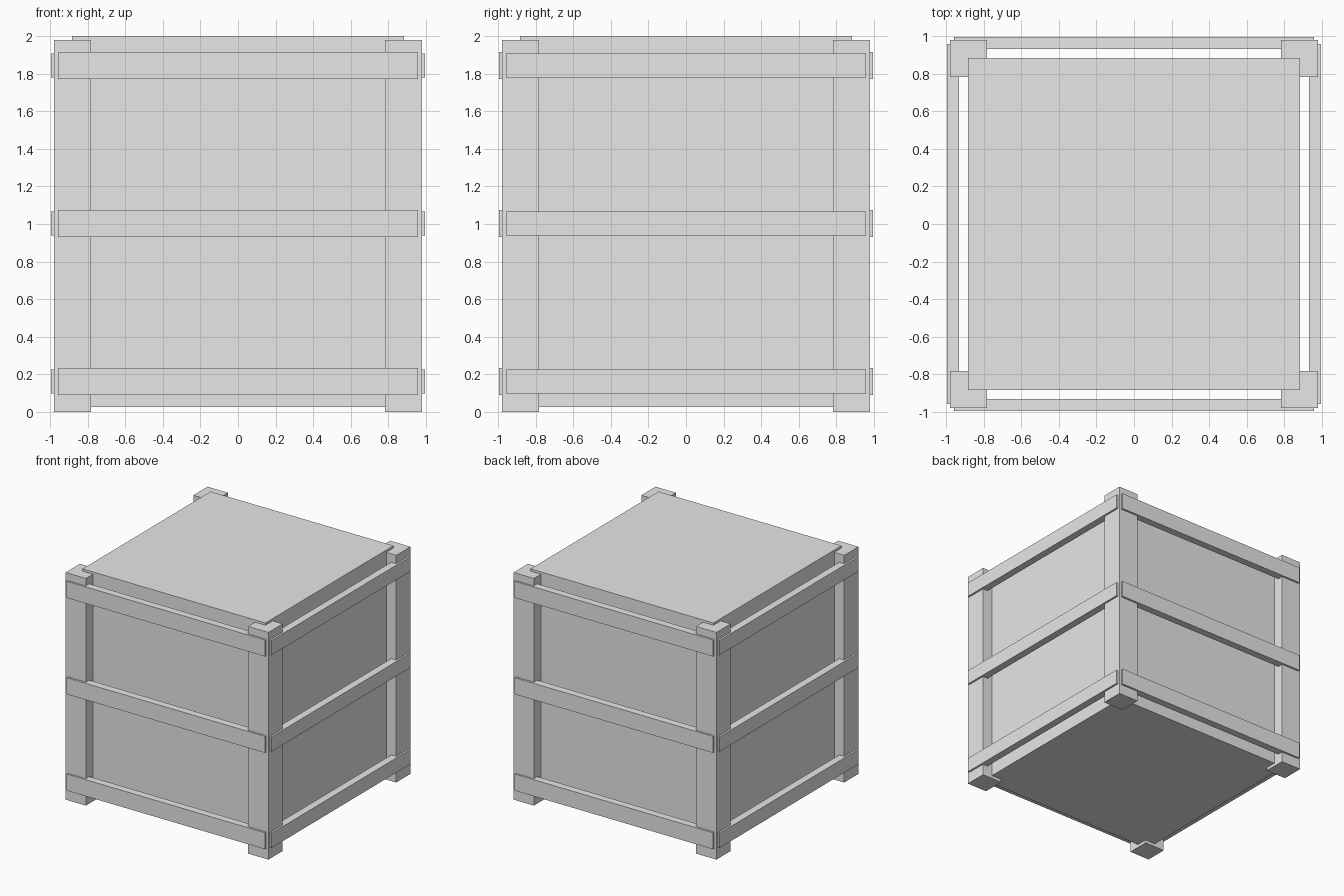
import bpy

if "Cube" in bpy.data.objects:
    bpy.data.objects.remove(bpy.data.objects["Cube"])

# One plain grey for the whole crate
grey = bpy.data.materials.new("plain_grey")
grey.diffuse_color = (0.8, 0.8, 0.8, 1.0)
grey.use_nodes = True
grey.node_tree.nodes["Principled BSDF"].inputs["Base Color"].default_value = grey.diffuse_color


def box(name, x, y, z):
    """Box from (min, max) spans along each axis."""
    spans = (x, y, z)
    bpy.ops.mesh.primitive_cube_add(size=1)
    ob = bpy.context.object
    ob.name = name
    centre = [(a + b) / 2 for a, b in spans]
    size = [b - a for a, b in spans]
    for v in ob.data.vertices:
        v.co = [c + s * k for c, s, k in zip(centre, size, v.co)]
    ob.data.materials.append(grey)
    return ob


def mirrored(span, side):
    return tuple(sorted(side * s for s in span))


# Main crate body
box("crate_body", (-0.882, 0.882), (-0.882, 0.882), (0.027, 2.0))

# Corner posts, doubling as feet
POST = (0.782, 0.978)
for sx, xn in ((-1, "left"), (1, "right")):
    for sy, yn in ((-1, "front"), (1, "back")):
        box(f"{yn}_{xn}_post", mirrored(POST, sx), mirrored(POST, sy), (0, 1.98))

# Horizontal rails: three on every side, the front and back ones a little taller
RAIL = (0.93, 0.995)
LENGTH = (-0.957, 0.957)
for level, z in (("lower", 0.163), ("middle", 1.003), ("upper", 1.843)):
    for side, name in ((-1, "front"), (1, "back")):
        box(f"{level}_{name}_rail", LENGTH, mirrored(RAIL, side), (z - 0.072, z + 0.072))
    for side, name in ((-1, "left"), (1, "right")):
        box(f"{level}_{name}_rail", mirrored(RAIL, side), LENGTH, (z - 0.064, z + 0.064))
